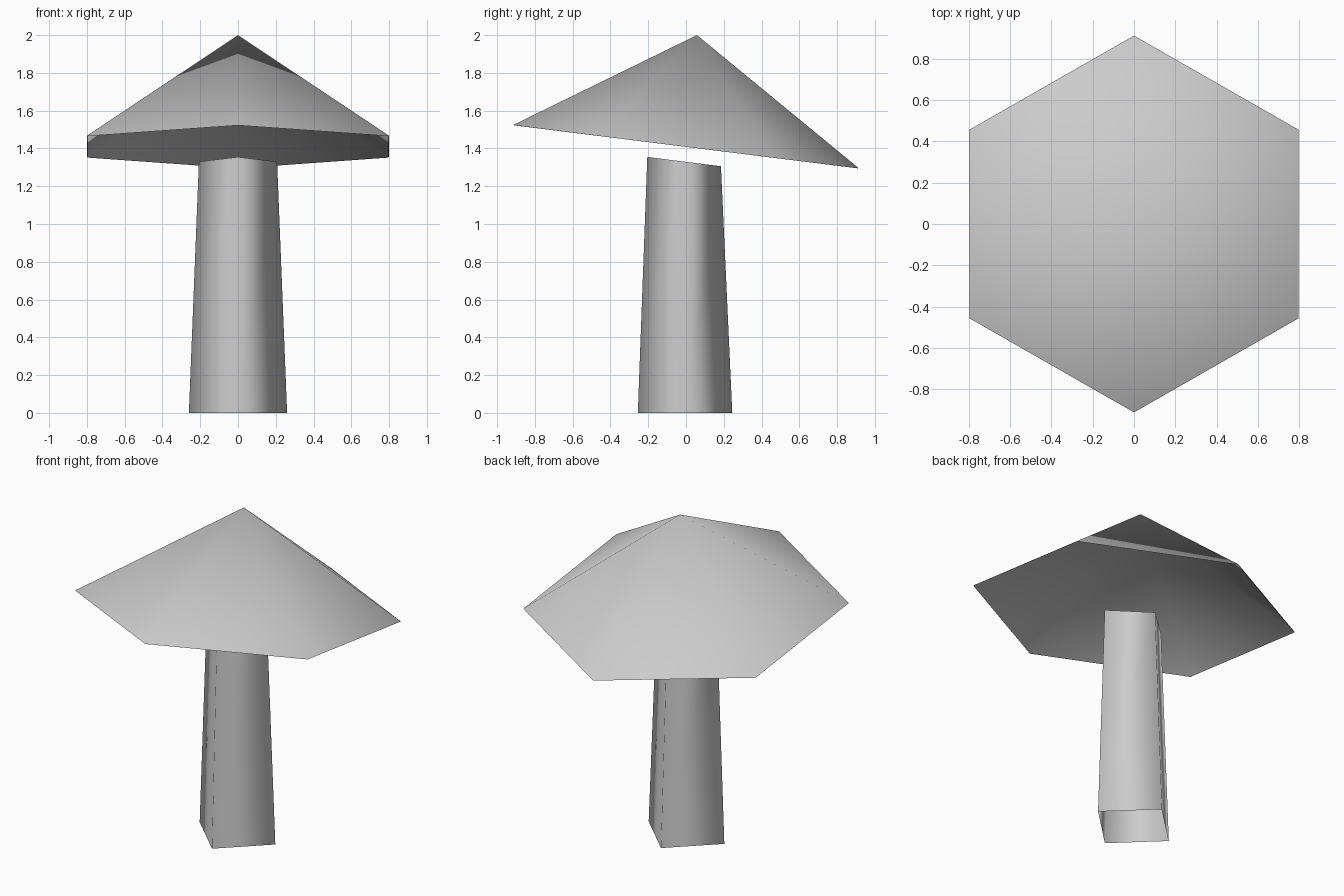
import bpy
import bmesh
from math import cos, sin, pi

if "Cube" in bpy.data.objects:
    bpy.data.objects.remove(bpy.data.objects["Cube"])

TILT = -0.125  # slope of the cap rim and the stem top, front side raised

grey = bpy.data.materials.new("plain_grey")
grey.use_nodes = True
colour = (0.6, 0.6, 0.6, 1)
grey.diffuse_color = colour
grey.node_tree.nodes["Principled BSDF"].inputs["Base Color"].default_value = colour


def ring(bm, sides, rx, ry, y, z, slope):
    """Ring of vertices with one corner at the front, lying on a sloped plane."""
    verts = []
    for i in range(sides):
        a = 2 * pi * i / sides - pi / 2
        py = y + ry * sin(a)
        verts.append(bm.verts.new((rx * cos(a), py, z + slope * py)))
    return verts


def finish(bm, name):
    """Smooth open shell with a separate inner skin facing inwards."""
    mesh = bpy.data.meshes.new(name)
    bm.to_mesh(mesh)
    bm.free()
    mesh.materials.append(grey)
    mesh.shade_smooth()
    obj = bpy.data.objects.new(name, mesh)
    bpy.context.collection.objects.link(obj)
    skin = obj.modifiers.new("inner_skin", "SOLIDIFY")
    skin.thickness = 0.003
    skin.offset = -1
    skin.use_rim = False


# Cap: tilted six-sided hollow cone
bm = bmesh.new()
rim = ring(bm, 6, 0.922, 0.913, 0, 1.411, TILT)
apex = bm.verts.new((0, 0.058, 2))
for i in range(6):
    bm.faces.new((rim[i], rim[(i + 1) % 6], apex))
finish(bm, "mushroom_cap")

# Stem: tapered four-sided open tube with a slanted top
bm = bmesh.new()
low = ring(bm, 4, 0.26, 0.25, -0.005, 0, 0)
high = ring(bm, 4, 0.207, 0.195, -0.01, 1.329, TILT)
for i in range(4):
    j = (i + 1) % 4
    bm.faces.new((low[i], low[j], high[j], high[i]))
finish(bm, "mushroom_stem")
